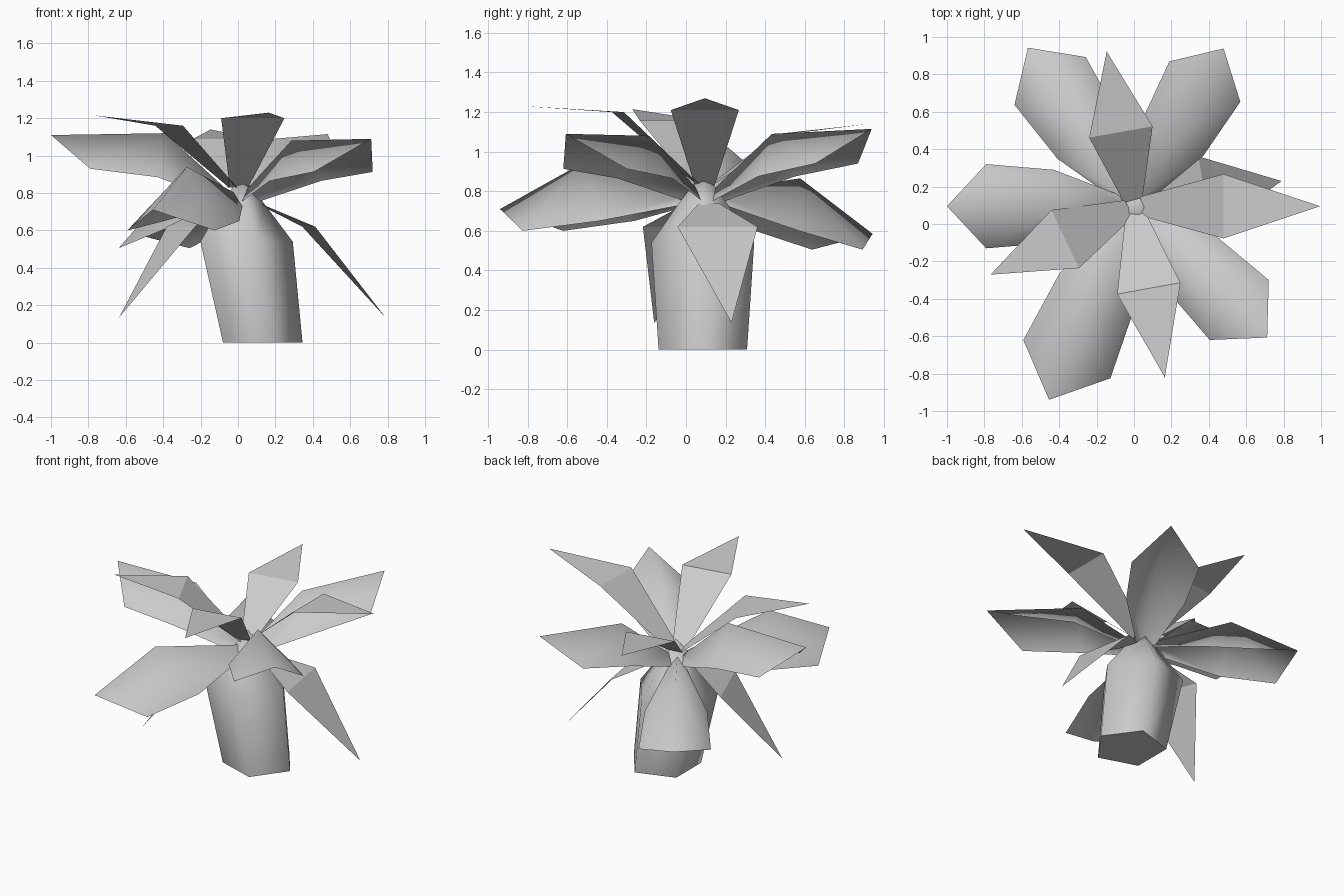
import bpy
import bmesh
from math import cos, sin, radians, tau
from mathutils import Matrix, Vector

if "Cube" in bpy.data.objects:
    bpy.data.objects.remove(bpy.data.objects["Cube"], do_unlink=True)

# Single pale grey for the whole plant
grey = bpy.data.materials.new("pale_grey")
grey.use_nodes = True
grey.diffuse_color = (0.6, 0.6, 0.6, 1)
grey.node_tree.nodes["Principled BSDF"].inputs["Base Color"].default_value = grey.diffuse_color

CROWN = Vector((0, 0.095, 0))


def make(name, verts, faces, smooth=True):
    mesh = bpy.data.meshes.new(name)
    mesh.from_pydata(verts, [], faces)
    bm = bmesh.new()
    bm.from_mesh(mesh)
    bmesh.ops.recalc_face_normals(bm, faces=bm.faces)
    for f in bm.faces:
        f.smooth = smooth and len(f.verts) < 5
    bm.to_mesh(mesh)
    bm.free()
    mesh.materials.append(grey)
    obj = bpy.data.objects.new(name, mesh)
    bpy.context.collection.objects.link(obj)
    return obj


def place(points, azimuth):
    turn = Matrix.Rotation(radians(azimuth), 4, 'Z')
    return [CROWN + turn @ Vector(p) for p in points]


# Leaning five-sided trunk: (centre x, z, radius) per ring, then a pointed bud
def trunk():
    rings = [(0.11, 0, 0.235), (0.02, 0.54, 0.273), (0.015, 0.75, 0.12)]
    n = 5
    verts = [(cx + r * cos(tau * i / n), 0.085 + r * sin(tau * i / n), z)
             for cx, z, r in rings for i in range(n)]
    verts.append((0.015, 0.09, 0.9))
    apex = len(verts) - 1
    faces = [tuple(range(n))]
    for k in range(len(rings) - 1):
        for i in range(n):
            j = (i + 1) % n
            faces.append((k * n + i, k * n + j, k * n + n + j, k * n + n + i))
    top = apex - n
    faces += [(top + i, top + (i + 1) % n, apex) for i in range(n)]
    make("trunk", verts, faces)


# Broad leaf folded along a raised midrib
def broad_leaf(name, azimuth, length, rib_at, rib_z, tip_z, corner_z, side_z):
    pts = [(0.04, 0, 0.8), (rib_at, 0, rib_z), (length, 0, tip_z)]
    for s in (1, -1):
        pts += [(0.05, s * 0.05, 0.74),
                (0.43 * length, s * 0.195 * length, side_z),
                (0.79 * length, s * 0.225 * length, corner_z)]
    faces = [(0, 3, 4, 1), (1, 4, 5, 2), (0, 1, 7, 6), (1, 2, 8, 7)]
    make(name, place(pts, azimuth), faces)


# Flat pointed leaf, bent once across its widest line
def pointed_leaf(name, azimuth, length, side_z, tip_z, base_r, base_z, half):
    mid = 0.48 * length
    pts = [(base_r, 0.05, base_z), (base_r, -0.05, base_z),
           (mid, -half, side_z), (mid, half, side_z), (length, 0, tip_z)]
    make(name, place(pts, azimuth), [(0, 1, 2, 3), (3, 2, 4)], smooth=False)


trunk()

broad_leaf("broad_leaf_side", 180, 1.0, 0.39, 1.12, 1.11, 0.93, 0.885)
broad_leaf("broad_leaf_back_low", 123.8, 1.02, 0.58, 0.865, 0.585, 0.505, 0.6)
broad_leaf("broad_leaf_back_high", 60.4, 0.97, 0.39, 1.09, 1.115, 0.94, 0.875)
broad_leaf("broad_leaf_front_low", 246.3, 1.13, 0.68, 0.94, 0.71, 0.6, 0.65)
broad_leaf("broad_leaf_front_high", -44.6, 1.0, 0.4, 1.08, 1.09, 0.913, 0.865)

# Raised pointed leaves
for name, azimuth, length, side_z, tip_z in (
        ("left", 0, 0.995, 1.21, 1.27), ("front", -79.8, 0.93, 1.2, 1.23),
        ("back", 100, 0.84, 1.09, 1.14), ("right", 205.5, 0.85, 1.16, 1.215)):
    pointed_leaf("raised_leaf_" + name, azimuth, length, side_z, tip_z, 0.03, 0.83, 0.172)

# Drooping pointed leaves
for name, azimuth, length in (("left", 9.7, 0.8), ("right", 201.9, 0.685)):
    pointed_leaf("drooping_leaf_" + name, azimuth, length, 0.62, 0.135, 0.12, 0.74, 0.205)
